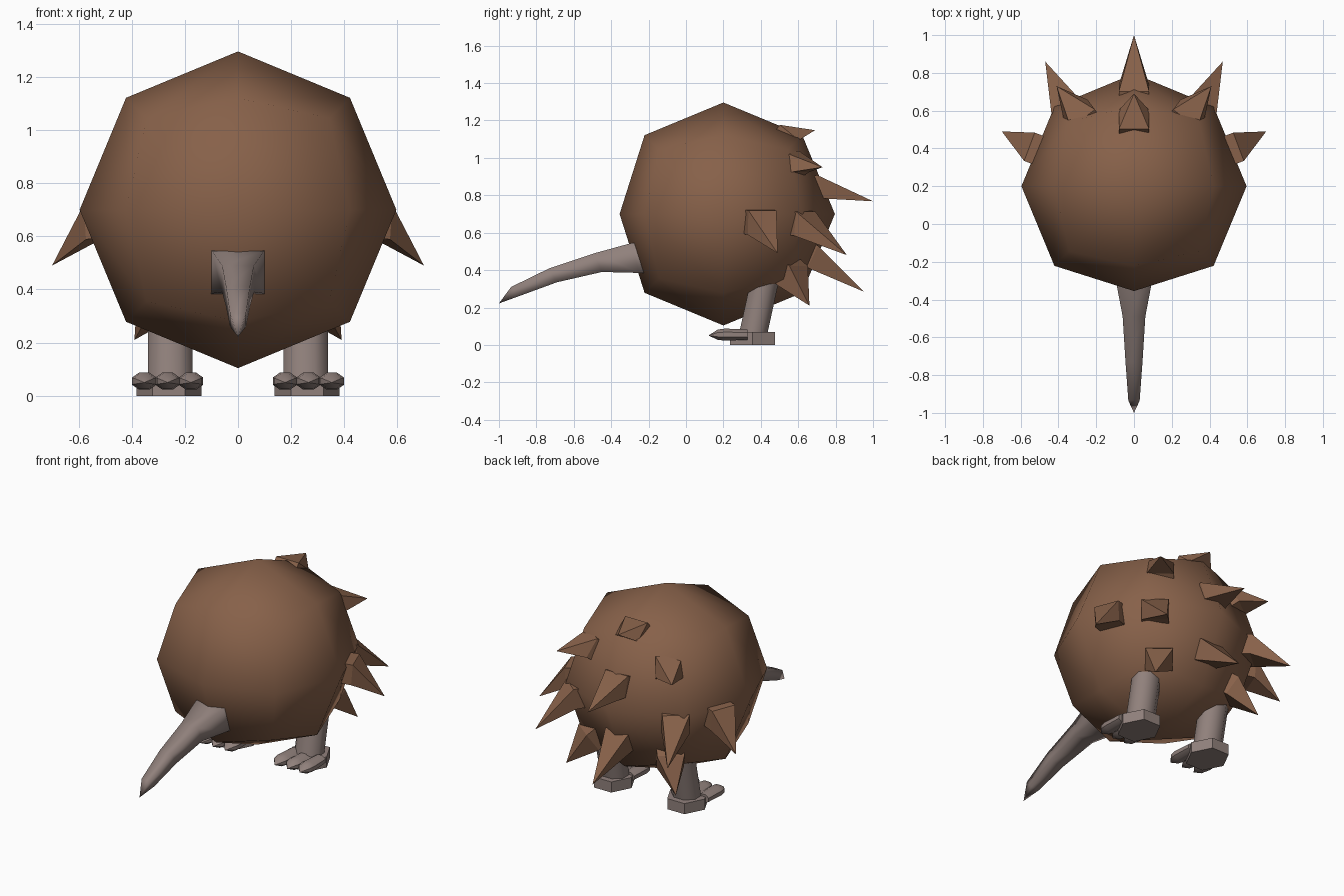
import bpy, bmesh, math
from mathutils import Vector

if "Cube" in bpy.data.objects:
    bpy.data.objects.remove(bpy.data.objects["Cube"])


def material(name, color):
    m = bpy.data.materials.new(name)
    m.diffuse_color = (*color, 1)
    m.use_nodes = True
    m.node_tree.nodes["Principled BSDF"].inputs["Base Color"].default_value = m.diffuse_color
    return m


BROWN = material("brown", (0.242, 0.119, 0.067))
GREY = material("warm_grey", (0.283, 0.220, 0.202))
CENTER = Vector((0, 0.2, 0.7))


def finish(bm, name, mat, smooth=None):
    """Turn a bmesh into an object; smooth is None, 'all' or an angle."""
    bmesh.ops.recalc_face_normals(bm, faces=bm.faces[:])
    for f in bm.faces:
        f.smooth = smooth == "all"
    me = bpy.data.meshes.new(name)
    bm.to_mesh(me)
    bm.free()
    me.materials.append(mat)
    ob = bpy.data.objects.new(name, me)
    bpy.context.collection.objects.link(ob)
    if smooth and smooth != "all":
        bpy.ops.object.select_all(action="DESELECT")
        ob.select_set(True)
        bpy.context.view_layer.objects.active = ob
        bpy.ops.object.shade_smooth_by_angle(angle=math.radians(smooth))
    return ob


def loft(bm, rings):
    """Skin a list of rings; a one-point ring closes to a tip."""
    loops = [[bm.verts.new(p) for p in r] for r in rings]
    for a, b in zip(loops, loops[1:]):
        n = len(a)
        for i in range(n):
            j = (i + 1) % n
            if len(b) == 1:
                bm.faces.new((a[i], a[j], b[0]))
            else:
                bm.faces.new((a[i], a[j], b[j], b[i]))
    for end in (loops[0], loops[-1]):
        if len(end) > 2:
            bm.faces.new(end)


def circle(cx, cy, z, rx, ry, n, start=0.0):
    return [(cx + rx * math.cos(start + i * math.tau / n),
             cy + ry * math.sin(start + i * math.tau / n), z) for i in range(n)]


# Body: once-divided cube pushed out to a sphere, front slightly flattened
bm = bmesh.new()
bmesh.ops.create_cube(bm, size=2)
bmesh.ops.subdivide_edges(bm, edges=bm.edges[:], cuts=1, use_grid_fill=True)
for v in bm.verts:
    d = v.co.normalized()
    v.co = CENTER + d * (0.555 if d.y < -0.9 else 0.596)
finish(bm, "body", BROWN, "all")


# Spikes: square base facing outward from the body, drooping tip
def spike(name, base, tip):
    c, t = Vector(base), Vector(tip)
    n = (c - CENTER).normalized()
    u = n.cross(Vector((0, 0, 1))).normalized()
    w = u.cross(n)
    square = [c + 0.08 * a * u + 0.065 * b * w
              for a, b in ((-1, -1), (1, -1), (1, 1), (-1, 1))]
    bm = bmesh.new()
    loft(bm, [[p - 0.08 * n for p in square],
              [p + 0.02 * n for p in square], [t]])
    finish(bm, name, BROWN)


spike("top_spike", (0, 0.54, 1.12), (0, 0.69, 1.148))
spike("rear_spike", (0, 0.70, 0.84), (0, 1.0, 0.768))
spike("low_rear_spike", (0, 0.66, 0.48), (0, 0.95, 0.285))
PAIRED = {
    "upper_spike": ((0.28, 0.57, 0.97), (0.41, 0.73, 0.95)),
    "middle_spike": ((0.36, 0.62, 0.65), (0.47, 0.86, 0.48)),
    "side_spike": ((0.53, 0.40, 0.655), (0.70, 0.49, 0.49)),
    "lower_spike": ((0.28, 0.56, 0.38), (0.39, 0.66, 0.21)),
}
for side, s in (("right", 1), ("left", -1)):
    for name, (b, t) in PAIRED.items():
        spike(f"{side}_{name}", (s * b[0], *b[1:]), (s * t[0], *t[1:]))

# Snout: tapering square tube along a drooping curve (y, top, bottom, half width)
bm = bmesh.new()
rings = []
for y, top, bot, hw in ((-0.2, 0.55, 0.38, 0.105), (-0.27, 0.545, 0.385, 0.098),
                        (-0.47, 0.49, 0.39, 0.06), (-0.71, 0.41, 0.335, 0.045),
                        (-0.915, 0.31, 0.26, 0.03)):
    lean = 0.02
    rings.append([(-hw, y + lean, bot), (hw, y + lean, bot),
                  (hw, y - lean, top), (-hw, y - lean, top)])
rings.append([(0, -1.0, 0.222)])
loft(bm, rings)
finish(bm, "snout", GREY, "all")

for side, s in (("right", 1), ("left", -1)):
    # Leg: slanted eight-sided column
    bm = bmesh.new()
    loft(bm, [circle(s * 0.255, 0.355, 0.04, 0.09, 0.082, 8, math.pi / 8),
              circle(s * 0.255, 0.425, 0.36, 0.09, 0.082, 8, math.pi / 8)])
    finish(bm, f"{side}_leg", GREY, 50)

    # Foot: flat hexagonal pad
    bm = bmesh.new()
    loft(bm, [circle(s * 0.26, 0.355, 0.0, 0.122, 0.138, 6),
              circle(s * 0.26, 0.355, 0.068, 0.122, 0.138, 6)])
    finish(bm, f"{side}_foot", GREY)

    # Toes: three stubby octagonal rods ending in claws
    for k in (-1, 0, 1):
        bm = bmesh.new()
        rings = []
        for y, r in ((0.33, 0.85), (0.21, 1.0), (0.17, 0.85)):
            rings.append([(x, y, z) for x, z, _ in
                          circle(s * 0.265 + 0.088 * k, 0.055, 0,
                                 0.05 * r, 0.035 * r, 8, math.pi / 8)])
        rings.append([(s * 0.265 + 0.088 * k, 0.12, 0.05)])
        loft(bm, rings)
        finish(bm, f"{side}_toe_{k + 2}", GREY, 40)
